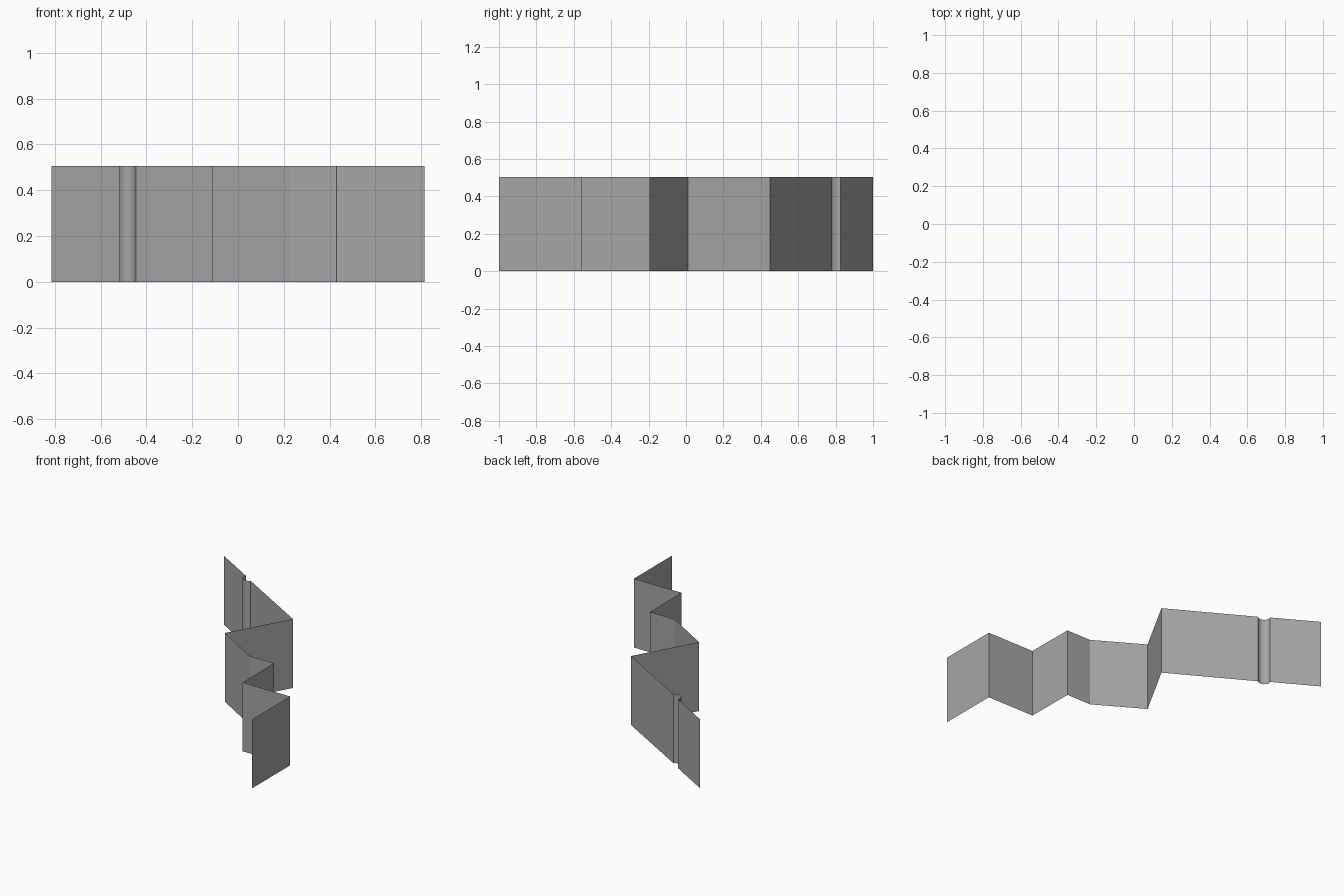
import bpy, bmesh, math
from mathutils import Vector

if "Cube" in bpy.data.objects:
    bpy.data.objects.remove(bpy.data.objects["Cube"])

HEIGHT = 0.505

grey = bpy.data.materials.new("wall grey")
grey.diffuse_color = (0.38, 0.38, 0.38, 1)
grey.use_nodes = True
grey.node_tree.nodes["Principled BSDF"].inputs["Base Color"].default_value = grey.diffuse_color


def rounded_bump(a, b, depth, steps=10):
    """Points of a half-ellipse between a and b, bulging to the front left."""
    a, b = Vector(a), Vector(b)
    centre, half = (a + b) / 2, (b - a) / 2
    out = Vector((half.y, -half.x)).normalized() * depth
    return [centre - half * math.cos(math.pi * i / steps) + out * math.sin(math.pi * i / steps)
            for i in range(steps + 1)]


# Plan of the zigzag wall, from the back left end to the front right end
path = [(-0.815, 1.0)]
path += [tuple(p) for p in rounded_bump((-0.513, 0.825), (-0.445, 0.78), 0.036)]
path += [(0.133, 0.448), (-0.112, 0.01), (0.228, -0.193), (0.427, -0.193),
         (0.43, -0.56), (0.815, -0.56), (0.815, -1.0)]

# Single-sheet wall raised from the plan, open at top and bottom
bm = bmesh.new()
low = [bm.verts.new((x, y, 0)) for x, y in path]
high = [bm.verts.new((x, y, HEIGHT)) for x, y in path]
for i in range(len(path) - 1):
    bm.faces.new((low[i], low[i + 1], high[i + 1], high[i]))
mesh = bpy.data.meshes.new("zigzag_wall")
bm.to_mesh(mesh)
bm.free()
mesh.materials.append(grey)

wall = bpy.data.objects.new("zigzag_wall", mesh)
bpy.context.collection.objects.link(wall)
bpy.context.view_layer.objects.active = wall
wall.select_set(True)
bpy.ops.object.shade_smooth_by_angle(angle=math.radians(25))
